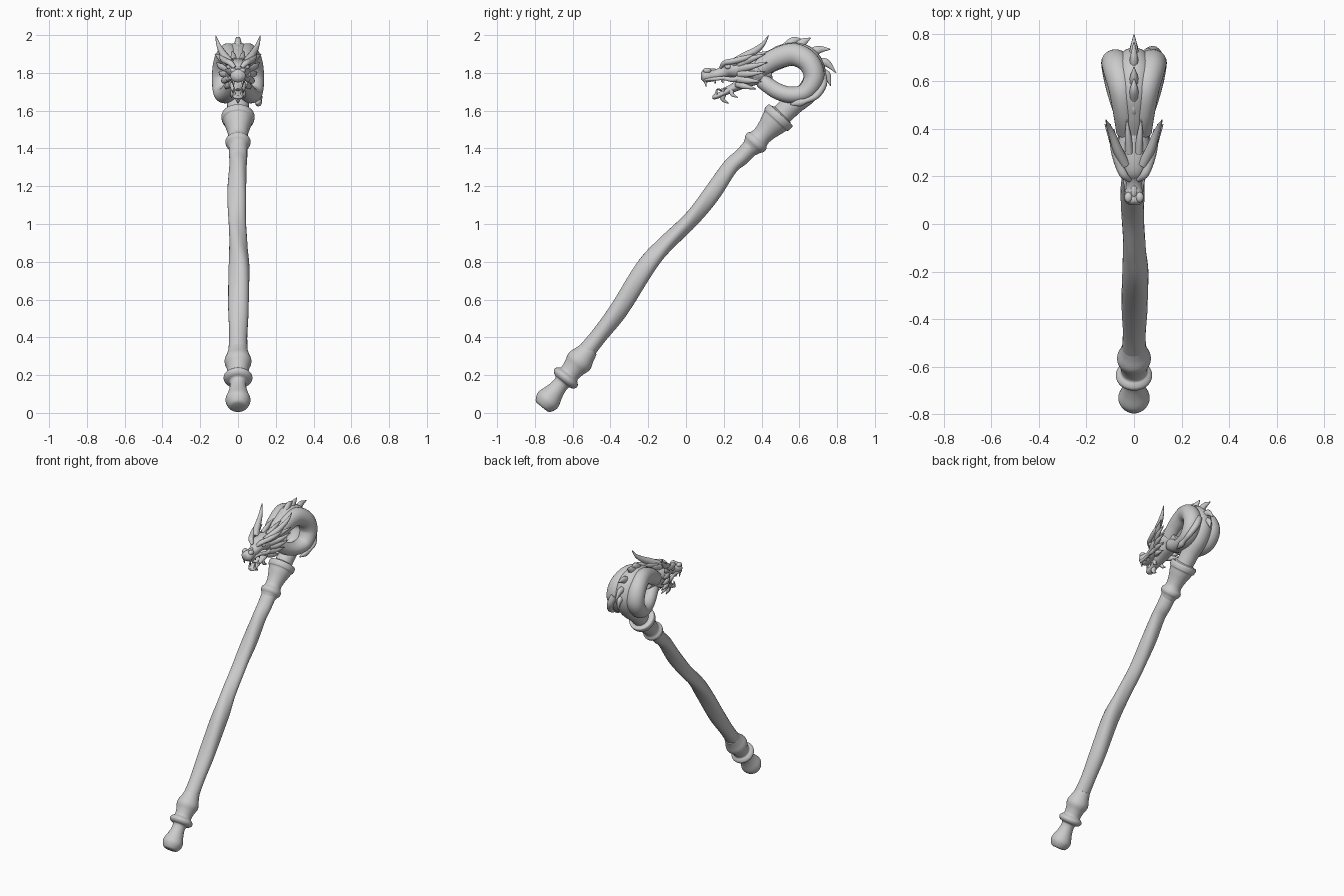
import bpy, bmesh, math
from mathutils import Vector


def spline(p, t):
    """Catmull-Rom through rows of numbers"""
    i = min(int(t), len(p) - 2)
    f = t - i
    a, b, c, d = p[max(i - 1, 0)], p[i], p[i + 1], p[min(i + 2, len(p) - 1)]
    return [0.5 * (2 * q + (r - o) * f + (2 * o - 5 * q + 4 * r - s) * f * f + (3 * q - o - 3 * r + s) * f ** 3)
            for o, q, r, s in zip(a, b, c, d)]


def tube(name, pts, sides=16, steps=5, lumps=0.0, mirror=False):
    """Loft rings along points (x, y, z, half width, half height)"""
    n = (len(pts) - 1) * steps
    rows = [spline(pts, i / steps) for i in range(n + 1)]
    pos = [Vector(r[:3]) for r in rows]
    bm = bmesh.new()
    rings = []
    for i, r in enumerate(rows):
        t = (pos[min(i + 1, n)] - pos[max(i - 1, 0)]).normalized()
        u = Vector((1, 0, 0))
        u = (u - t * t.x).normalized()
        v = t.cross(u)
        ring = []
        for k in range(sides):
            a = 2 * math.pi * k / sides
            m = 1 + lumps * math.sin(3 * a + i * 0.22) * math.sin(math.pi * i / n)
            ring.append(bm.verts.new(pos[i] + u * math.cos(a) * max(r[3], .001) * m
                                     + v * math.sin(a) * max(r[4], .001) * m))
        rings.append(ring)
    for a, b in zip(rings, rings[1:]):
        for k in range(sides):
            j = (k + 1) % sides
            bm.faces.new((a[k], a[j], b[j], b[k]))
    bm.faces.new(rings[0][::-1])
    bm.faces.new(rings[-1])
    bmesh.ops.recalc_face_normals(bm, faces=bm.faces)
    return finish(name, bm, mirror)


def finish(name, bm, mirror=False):
    me = bpy.data.meshes.new(name)
    bm.to_mesh(me)
    bm.free()
    for p in me.polygons:
        p.use_smooth = True
    me.set_sharp_from_angle(angle=math.radians(50))
    ob = bpy.data.objects.new(name, me)
    bpy.context.collection.objects.link(ob)
    if mirror:
        m = ob.modifiers.new("mirror", 'MIRROR')
        m.use_axis[0] = True
    return ob


def lathe(name, base, direction, profile, steps=3):
    """Turned part: profile of (distance along axis, radius)"""
    b, d = Vector(base), Vector(direction).normalized()
    return tube(name, [(*(b + d * s), r, r) for s, r in profile], 32, steps)


def spike(name, base, mid, tip, w, h, mirror=True):
    """Curved tapering horn"""
    return tube(name, [(*base, w, h), (*mid, w * .75, h * .75), (*tip, .002, .002)], 10, 5, mirror=mirror)


def ball(name, c, s, mirror=True):
    bm = bmesh.new()
    bmesh.ops.create_uvsphere(bm, u_segments=16, v_segments=10, radius=1)
    for v in bm.verts:
        v.co = Vector([c[i] + v.co[i] * s[i] for i in range(3)])
    return finish(name, bm, mirror)


# Gnarled shaft
shaft = [(0, -.54, .31, .052), (0, -.46, .41, .048), (.003, -.355, .55, .054), (.008, -.22, .76, .055),
         (0, -.115, .885, .048), (-.006, .02, 1.02, .046), (-.004, .135, 1.16, .050),
         (0, .235, 1.30, .046), (0, .30, 1.36, .048), (0, .37, 1.44, .05)]
tube("shaft", [(*p, p[3] * .92) for p in shaft], 24, 8, lumps=.07)

# Foot knob with ring and collar
lathe("foot_knob", (0, -.762, .03), (0, .63, .777),
      [(0, .035), (.008, .05), (.035, .064), (.06, .065), (.1, .052), (.14, .043), (.17, .045),
       (.178, .062), (.19, .074), (.205, .076), (.218, .066), (.23, .055), (.27, .060),
       (.30, .070), (.325, .070), (.36, .058), (.40, .048)])

# Upper ring and flared collar
lathe("top_collar", (0, .335, 1.395), (0, .676, .737),
      [(0, .045), (.025, .055), (.04, .065), (.06, .066), (.075, .056), (.10, .052), (.14, .059),
       (.18, .071), (.205, .078), (.212, .085), (.235, .088), (.248, .083), (.25, .068), (.26, .05)])

# Neck rising from the collar and arching over to the head
tube("neck", [(0, .47, 1.54, .056, .056), (0, .56, 1.63, .058, .058), (0, .645, 1.70, .062, .058),
              (0, .683, 1.79, .066, .058), (0, .645, 1.875, .07, .060), (0, .56, 1.90, .066, .062),
              (0, .47, 1.87, .058, .058), (0, .40, 1.83, .055, .055)], 24, 8)

# Coils either side of the neck
tube("coil", [(.03, .39, 1.82, .045, .048), (.04, .47, 1.872, .048, .055), (.052, .57, 1.897, .055, .060),
              (.070, .65, 1.855, .060, .058), (.078, .678, 1.775, .060, .055), (.076, .635, 1.70, .056, .048),
              (.064, .56, 1.683, .050, .044), (.045, .48, 1.705, .044, .043), (.025, .40, 1.76, .035, .04)],
     24, 8, mirror=True)

# Tail wrapped on one side, ending in a small tuft
tube("tail", [(.06, .715, 1.80, .025, .025), (.085, .725, 1.74, .022, .022), (.11, .69, 1.68, .018, .018),
              (.112, .635, 1.652, .014, .014), (.108, .60, 1.642, .018, .02), (.10, .55, 1.633, .003, .003)], 12, 5)

# Back ridge spikes
for b, m, t in [((.47, 1.90), (.49, 1.925), (.52, 1.945)), ((.53, 1.93), (.57, 1.97), (.61, 1.978)),
                ((.585, 1.93), (.62, 1.962), (.66, 1.985)), ((.65, 1.89), (.70, 1.922), (.765, 1.925)),
                ((.69, 1.84), (.74, 1.855), (.795, 1.80)), ((.70, 1.79), (.745, 1.79), (.765, 1.73))]:
    spike("ridge_spike", (0, *b), (0, *m), (0, *t), .022, .03, mirror=False)

# Skull with snout
tube("skull", [(0, .080, 1.785, .020, .018), (0, .095, 1.785, .038, .034), (0, .12, 1.785, .040, .034),
               (0, .16, 1.790, .033, .029), (0, .20, 1.803, .040, .034), (0, .235, 1.818, .056, .045),
               (0, .30, 1.820, .068, .056), (0, .38, 1.81, .062, .066), (0, .45, 1.82, .05, .055)], 24, 6)

# Lower jaw, throat, tongue, beard
tube("lower_jaw", [(0, .14, 1.672, .012, .008), (0, .155, 1.674, .027, .014), (0, .20, 1.693, .028, .015),
                   (0, .25, 1.72, .040, .023), (0, .31, 1.755, .052, .035), (0, .38, 1.78, .05, .04)], 16, 5)
tube("tongue", [(0, .165, 1.715, .008, .004), (0, .20, 1.713, .016, .007), (0, .29, 1.76, .02, .01)], 10, 5)
spike("beard", (0, .20, 1.69), (0, .195, 1.66), (0, .225, 1.638), .018, .016, mirror=False)
spike("jaw_barb", (.025, .24, 1.71), (.032, .245, 1.685), (.035, .275, 1.67), .012, .014)

# Face details
ball("nostril", (.024, .112, 1.812), (.017, .022, .015))
ball("nose_bump", (0, .14, 1.812), (.014, .03, .012), False)
ball("eye", (.047, .222, 1.832), (.014, .017, .013))
tube("brow", [(.018, .185, 1.828, .010, .010), (.042, .205, 1.853, .017, .014), (.064, .25, 1.862, .017, .016),
              (.085, .31, 1.878, .013, .014), (.10, .36, 1.90, .002, .002)], 10, 5, mirror=True)
tube("lip", [(.030, .10, 1.765, .008, .010), (.031, .15, 1.768, .009, .010), (.040, .20, 1.772, .010, .011),
             (.052, .25, 1.765, .012, .014), (.058, .30, 1.78, .01, .012)], 10, 4, mirror=True)

# Teeth: pairs of upper fangs and lower fangs
for x, y, z, l in [(.024, .102, 1.765, -.04), (.028, .15, 1.765, -.022), (.033, .19, 1.768, -.022),
                   (.020, .158, 1.68, .035), (.022, .195, 1.70, .022)]:
    spike("tooth", (x, y, z), (x, y + .002, z + l * .5), (x, y + .006, z + l), .007, .008)

# Horns
tube("horn", [(.038, .25, 1.85, .022, .024), (.068, .31, 1.885, .021, .023), (.090, .37, 1.92, .016, .018),
              (.106, .41, 1.955, .010, .011), (.118, .437, 1.998, .002, .002)], 12, 6, mirror=True)

# Mane spikes sweeping back from the cheeks
for b, m, t in [((.05, .28, 1.845), (.09, .35, 1.875), (.122, .42, 1.90)),
                ((.05, .28, 1.82), (.092, .35, 1.835), (.112, .43, 1.855)),
                ((.05, .28, 1.795), (.085, .34, 1.795), (.10, .42, 1.805)),
                ((.045, .27, 1.77), (.075, .33, 1.76), (.085, .40, 1.755)),
                ((.035, .27, 1.745), (.058, .31, 1.73), (.065, .37, 1.715)),
                ((.02, .30, 1.86), (.025, .37, 1.89), (.03, .44, 1.915))]:
    spike("mane_spike", b, m, t, .018, .022)
